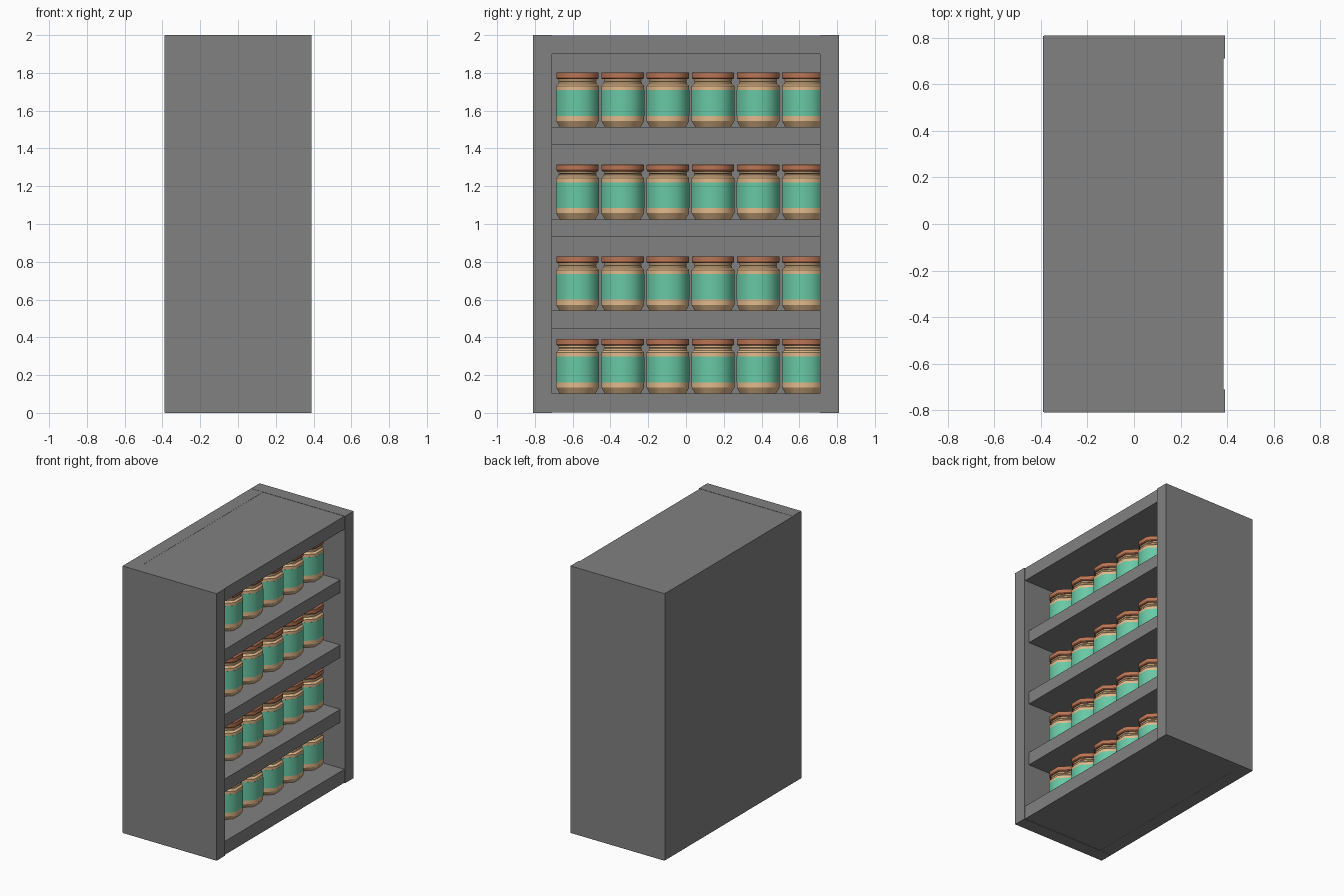
import bpy, bmesh, math

if "Cube" in bpy.data.objects:
    bpy.data.objects.remove(bpy.data.objects["Cube"])


def material(name, rgb):
    m = bpy.data.materials.new(name)
    m.diffuse_color = (*rgb, 1)
    m.use_nodes = True
    m.node_tree.nodes["Principled BSDF"].inputs["Base Color"].default_value = m.diffuse_color
    return m


GREY = material("dark_grey", (0.22, 0.22, 0.22))


def box(name, x0, x1, y0, y1, z0, z1):
    bm = bmesh.new()
    bmesh.ops.create_cube(bm, size=1)
    for v in bm.verts:
        v.co.x = x0 if v.co.x < 0 else x1
        v.co.y = y0 if v.co.y < 0 else y1
        v.co.z = z0 if v.co.z < 0 else z1
    me = bpy.data.meshes.new(name)
    bm.to_mesh(me)
    bm.free()
    me.materials.append(GREY)
    ob = bpy.data.objects.new(name, me)
    bpy.context.collection.objects.link(ob)


# Cabinet carcass, open towards +x
box("side_panel_near", -0.387, 0.39, -0.81, -0.71, 0, 2)
box("side_panel_far", -0.387, 0.39, 0.71, 0.81, 0, 2)
box("back_panel", -0.39, -0.29, -0.807, 0.807, 0.001, 1.999)
box("top_board", -0.387, 0.384, -0.71, 0.71, 1.9, 1.998)
box("bottom_board", -0.387, 0.384, -0.71, 0.71, 0.002, 0.103)
SHELVES = [(0.445, 0.543), (0.93, 1.025), (1.418, 1.513)]
for i, (z0, z1) in enumerate(SHELVES):
    box(f"shelf_{i + 1}", -0.29, 0.35, -0.71, 0.71, z0, z1)

# Jar: lathed octagonal profile (half width, height), one material per band
CLAY, LABEL, LID = 0, 1, 2
PROFILE = [(0.094, 0), (0.113, 0.032), (0.113, 0.06), (0.114, 0.06), (0.114, 0.196),
           (0.113, 0.196), (0.113, 0.218), (0.101, 0.229), (0.101, 0.238), (0.094, 0.241),
           (0.1, 0.244), (0.1, 0.254), (0.108, 0.254), (0.112, 0.26), (0.112, 0.288),
           (0.11, 0.29)]
BANDS = [CLAY, CLAY, LABEL, LABEL, LABEL] + [CLAY] * 6 + [LID] * 4
SIDES = 8
HALF = math.pi / SIDES

bm = bmesh.new()
rings = []
for w, z in PROFILE:
    r = w / math.cos(HALF)
    rings.append([bm.verts.new((r * math.cos(a), r * math.sin(a), z))
                  for a in (HALF * (2 * k + 1) for k in range(SIDES))])
for lo, hi, mat in zip(rings, rings[1:], BANDS):
    for k in range(SIDES):
        n = (k + 1) % SIDES
        bm.faces.new((lo[k], lo[n], hi[n], hi[k])).material_index = mat
bm.faces.new(rings[0][::-1]).material_index = CLAY
bm.faces.new(rings[-1]).material_index = LID
# Smooth around the jar, crisp between the bands
for f in bm.faces:
    f.smooth = True
for e in bm.edges:
    e.smooth = abs(e.verts[0].co.z - e.verts[1].co.z) > 1e-5
jar = bpy.data.meshes.new("jar")
bm.to_mesh(jar)
bm.free()
for m in (material("clay", (0.76, 0.49, 0.26)), material("label", (0.14, 0.58, 0.38)),
          material("lid", (0.50, 0.18, 0.09))):
    jar.materials.append(m)

# Six jars on every level
for row, z in enumerate((0.102, 0.539, 1.025, 1.513)):
    for k in range(6):
        ob = bpy.data.objects.new(f"jar_{row + 1}_{k + 1}", jar)
        ob.location = (0.13, -0.574 + 0.239 * k, z)
        bpy.context.collection.objects.link(ob)
